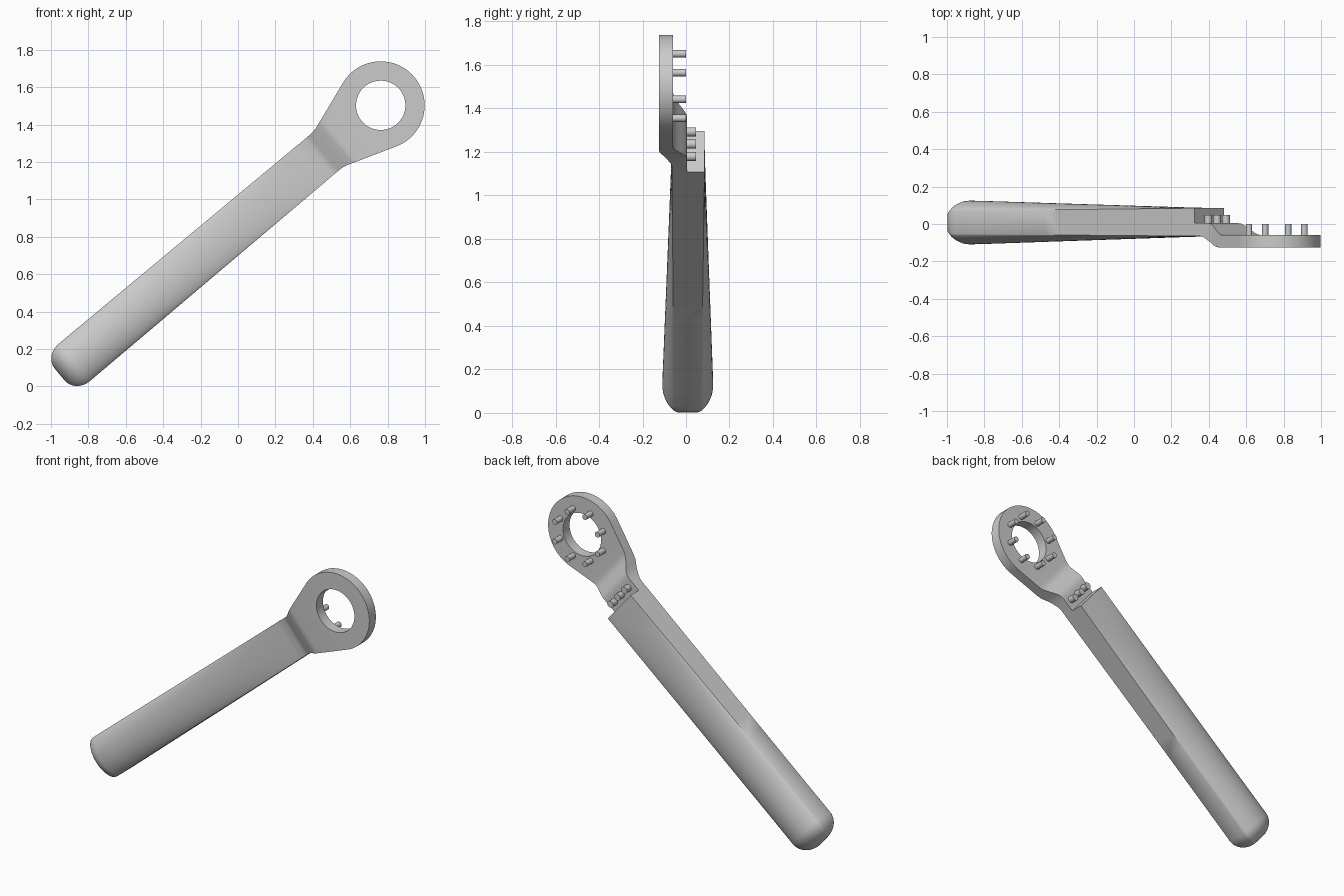
import bpy, bmesh, math
from mathutils import Matrix

if "Cube" in bpy.data.objects:
    bpy.data.objects.remove(bpy.data.objects["Cube"])

# Local frame: x runs along the handle, z across it; origin at the ring centre
FRAME = Matrix.Translation((0.763, 0, 1.503)) @ Matrix.Rotation(math.radians(-40), 4, 'Y')
RING_R, HOLE_R = 0.235, 0.132

grey = bpy.data.materials.new("light_grey")
grey.diffuse_color = (0.6, 0.6, 0.6, 1)
grey.use_nodes = True
grey.node_tree.nodes["Principled BSDF"].inputs["Base Color"].default_value = grey.diffuse_color


def finish(name, bm, angle=30):
    bmesh.ops.recalc_face_normals(bm, faces=bm.faces)
    me = bpy.data.meshes.new(name)
    bm.to_mesh(me)
    bm.free()
    ob = bpy.data.objects.new(name, me)
    bpy.context.collection.objects.link(ob)
    ob.matrix_world = FRAME
    me.materials.append(grey)
    smooth(ob, angle)
    return ob


def smooth(ob, angle):
    bpy.ops.object.select_all(action='DESELECT')
    bpy.context.view_layer.objects.active = ob
    ob.select_set(True)
    bpy.ops.object.shade_smooth_by_angle(angle=math.radians(angle))


def prism(name, pts, offset):
    """Extrude a closed outline of 3D points along an offset."""
    bm = bmesh.new()
    f = bm.faces.new([bm.verts.new(p) for p in pts])
    ext = bmesh.ops.extrude_face_region(bm, geom=[f])
    verts = [g for g in ext['geom'] if isinstance(g, bmesh.types.BMVert)]
    bmesh.ops.translate(bm, vec=offset, verts=verts)
    return finish(name, bm)


def pin(name, u, v, r, y0, y1):
    bm = bmesh.new()
    m = Matrix.Translation((u, (y0 + y1) / 2, v)) @ Matrix.Rotation(math.pi / 2, 4, 'X')
    bmesh.ops.create_cone(bm, cap_ends=True, segments=20, radius1=r, radius2=r,
                          depth=y1 - y0, matrix=m)
    finish(name, bm)


# Handle: flat sides with front and back faces that dome out toward the grip end
def section(u, end=0.0):
    t = min(1, (-0.47 - u) / 1.65)
    half_v = 0.123 + 0.007 * t
    if end:
        half_v = 0.04 + (half_v - 0.04) * math.cos(end)
    squash = math.cos(end)
    mid, side, dome = 0.01 - 0.002 * t, 0.075 - 0.013 * t, 0.055 * t
    n, pts = 20, []
    for s in (1, -1):
        for i in range(n + 1):
            a = s * math.cos(math.pi * i / n)
            y = side + dome * max(0, 1 - a * a) ** 0.75
            pts.append((u, mid + s * y * squash, a * half_v))
    return pts


stations = [section(-0.47 - 1.67 * i / 16) for i in range(17)]
for k in range(1, 11):
    a = math.radians(8.8 * k)
    stations.append(section(-2.14 - 0.1 * math.sin(a), a))
bm = bmesh.new()
rings = [[bm.verts.new(p) for p in s] for s in stations]
for a, b in zip(rings, rings[1:]):
    for i in range(len(a)):
        j = (i + 1) % len(a)
        bm.faces.new((a[i], a[j], b[j], b[i]))
bm.faces.new(rings[-1])
# Stepped top end: back half stops short, the head plate carries on in front
bm.faces.new(rings[0])
finish("handle", bm, 35)

# Head plate: cranked side profile, trimmed to a flared ring outline with a hole
front = [(-0.5, -0.065), (-0.43, -0.065), (-0.41, -0.069), (-0.395, -0.078),
         (-0.325, -0.114), (-0.305, -0.122), (-0.28, -0.125), (0.3, -0.125)]
back = [(0.3, -0.06), (-0.24, -0.06), (-0.262, -0.056), (-0.28, -0.047),
        (-0.335, -0.008), (-0.352, 0.001), (-0.375, 0.005), (-0.5, 0.005)]
head = prism("head_plate", [(u, y, -0.3) for u, y in front + back], (0, 0, 0.6))

edge = [(-0.49, 0.1225), (-0.395, 0.1225), (-0.37, 0.124), (-0.345, 0.129), (-0.31, 0.141)]
arc = [math.radians(110 - 220 * i / 48) for i in range(49)]
outline = edge + [(RING_R * math.cos(a), RING_R * math.sin(a)) for a in arc]
outline += [(u, -v) for u, v in reversed(edge)]
trim = prism("trim_cutter", [(u, -0.3, v) for u, v in outline], (0, 0.6, 0))
circle = [2 * math.pi * i / 48 for i in range(48)]
hole = prism("hole_cutter", [(HOLE_R * math.cos(a), -0.4, HOLE_R * math.sin(a))
                             for a in circle], (0, 0.8, 0))
for cutter, op in ((trim, 'INTERSECT'), (hole, 'DIFFERENCE')):
    mod = head.modifiers.new(op.lower(), 'BOOLEAN')
    mod.operation, mod.object, mod.solver = op, cutter, 'EXACT'
    bpy.context.view_layer.objects.active = head
    bpy.ops.object.modifier_apply(modifier=mod.name)
for cutter in (trim, hole):
    bpy.data.objects.remove(cutter)
smooth(head, 30)

# Eight drive pins around the hole
for i in range(8):
    a = math.radians(22.5 + 45 * i - 40)
    pin(f"ring_pin_{i + 1}", 0.16 * math.cos(a), 0.16 * math.sin(a), 0.017, -0.07, 0.0)

# Three locating pins on the neck
for i in (-1, 0, 1):
    pin(f"neck_pin_{i + 2}", -0.416, 0.074 * i, 0.021, -0.01, 0.047)
